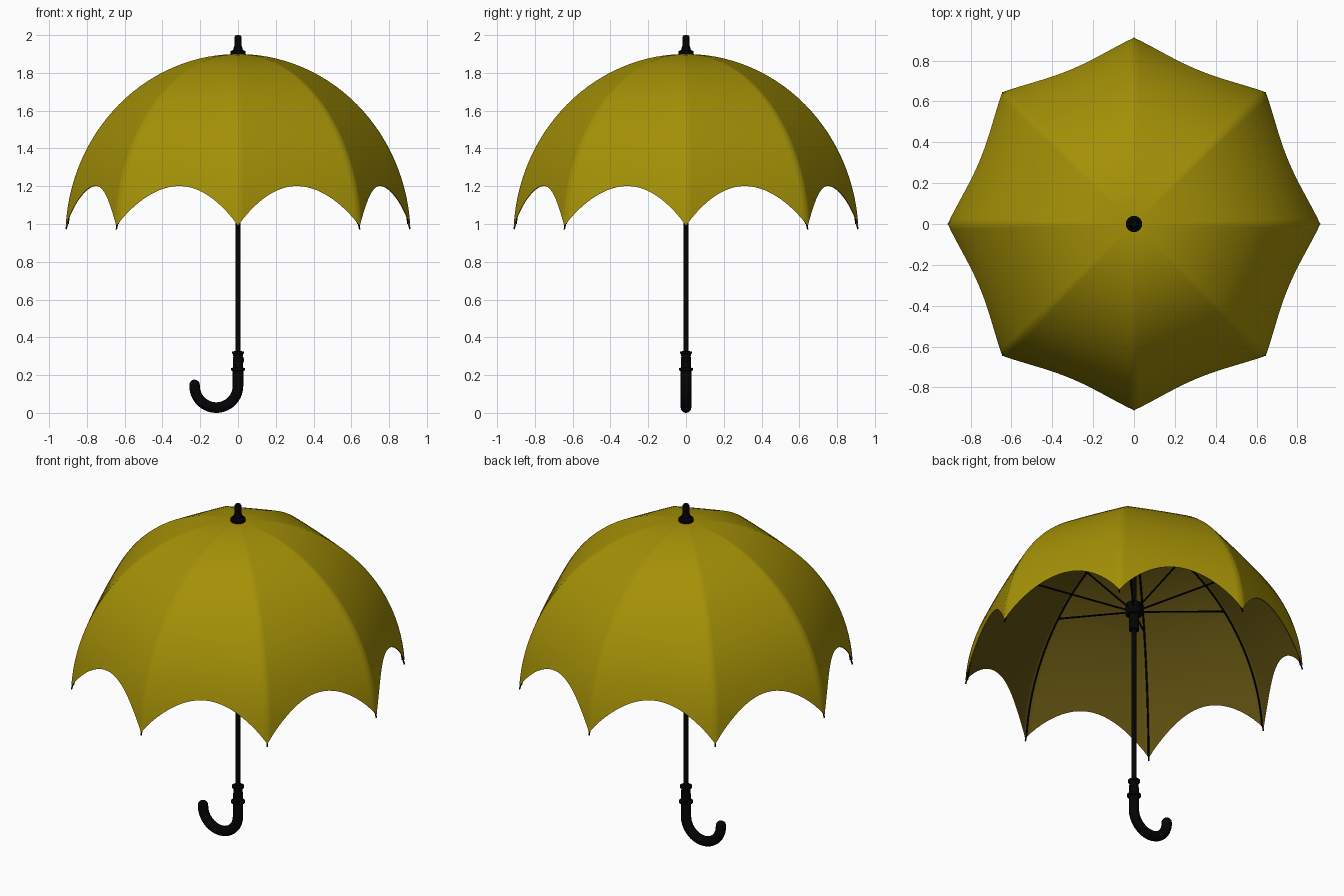
import bpy, bmesh, math
from mathutils import Vector

if "Cube" in bpy.data.objects:
    bpy.data.objects.remove(bpy.data.objects["Cube"])


def material(name, color):
    m = bpy.data.materials.new(name)
    m.diffuse_color = (*color, 1)
    m.use_nodes = True
    m.node_tree.nodes["Principled BSDF"].inputs["Base Color"].default_value = m.diffuse_color
    return m


OLIVE = material("olive_yellow_fabric", (0.37, 0.28, 0.002))
LINING = material("dark_olive_lining", (0.108, 0.076, 0.005))
BLACK = material("black", (0.0010, 0.0010, 0.0011))

TIPS = 8
STEP = 2 * math.pi / TIPS
# rib profile: part of an ellipse
A, B, ZC = 0.914, 0.97, 0.93


def rib(th, inset=0.0):
    """(radius, height) on the rib, th measured from the top, moved inward by inset."""
    n = Vector((math.sin(th) / A, math.cos(th) / B)).normalized()
    return Vector((A * math.sin(th), ZC + B * math.cos(th))) - inset * n


def rib_at_height(z):
    return math.acos((z - ZC) / B)


def polar(r, ang, z):
    return Vector((r * math.cos(ang), r * math.sin(ang), z))


def mesh_object(name, verts, faces, mat, angle=None):
    me = bpy.data.meshes.new(name)
    me.from_pydata([tuple(v) for v in verts], [], faces)
    me.materials.append(mat)
    ob = bpy.data.objects.new(name, me)
    bpy.context.collection.objects.link(ob)
    if angle is None:
        me.shade_smooth()
    else:
        bpy.ops.object.select_all(action='DESELECT')
        ob.select_set(True)
        bpy.context.view_layer.objects.active = ob
        bpy.ops.object.shade_smooth_by_angle(angle=math.radians(angle))
    return ob


def lathe(name, profile, mat, seg=24):
    """Closed turned solid from (radius, height) listed bottom to top."""
    verts = [polar(r, 2 * math.pi * k / seg, z) for r, z in profile for k in range(seg)]
    faces = [(j * seg + k, j * seg + (k + 1) % seg, (j + 1) * seg + (k + 1) % seg, (j + 1) * seg + k)
             for j in range(len(profile) - 1) for k in range(seg)]
    faces += [tuple(reversed(range(seg))), tuple((len(profile) - 1) * seg + k for k in range(seg))]
    return mesh_object(name, verts, faces, mat, 35)


def tube(name, path, radii, mat, seg=8):
    """Capped tube along a path lying in one vertical plane."""
    path = [Vector(p) for p in path]
    tangents = [(path[min(i + 1, len(path) - 1)] - path[max(i - 1, 0)]).normalized()
                for i in range(len(path))]
    chord = path[-1] - path[0]
    side = Vector((chord.x, chord.y, 0)).cross(Vector((0, 0, 1))).normalized()
    verts = []
    for p, t, r in zip(path, tangents, radii):
        up = t.cross(side).normalized()
        verts += [p + r * (side * math.cos(2 * math.pi * k / seg) + up * math.sin(2 * math.pi * k / seg))
                  for k in range(seg)]
    faces = [(j * seg + k, j * seg + (k + 1) % seg, (j + 1) * seg + (k + 1) % seg, (j + 1) * seg + k)
             for j in range(len(path) - 1) for k in range(seg)]
    faces += [tuple(reversed(range(seg))), tuple((len(path) - 1) * seg + k for k in range(seg))]
    ob = mesh_object(name, verts, faces, mat, 40)
    bm = bmesh.new()
    bm.from_mesh(ob.data)
    bmesh.ops.recalc_face_normals(bm, faces=bm.faces)
    bm.to_mesh(ob.data)
    bm.free()
    return ob


def canopy(name, inset, mat, inward):
    """Eight panels stretched nearly straight between ribs, with a scalloped hem."""
    nu, nv = 24, 28
    verts, faces = [], []
    for k in range(TIPS):
        a0, a1 = k * STEP, (k + 1) * STEP
        base = len(verts)
        for i in range(nu + 1):
            t = i / nu
            end = rib_at_height(0.99 + 0.212 * (4 * t * (1 - t)) ** 0.95)
            for j in range(nv + 1):
                q = rib(0.012 + (end - 0.012) * j / nv, inset)
                v = polar(q.x, a0, q.y).lerp(polar(q.x, a1, q.y), t)
                swell = 1 + 0.008 * 4 * t * (1 - t)
                verts.append(Vector((v.x * swell, v.y * swell, v.z)))
        for i in range(nu):
            for j in range(nv):
                a = base + i * (nv + 1) + j
                f = (a, a + 1, a + nv + 2, a + nv + 1)
                faces.append(f[::-1] if inward else f)
    ob = mesh_object(name, verts, faces, mat)
    # weld the panels along the ribs so the seams are soft
    bm = bmesh.new()
    bm.from_mesh(ob.data)
    bmesh.ops.remove_doubles(bm, verts=bm.verts, dist=0.00005)
    bm.to_mesh(ob.data)
    bm.free()


canopy("canopy_outside", 0, OLIVE, False)
canopy("canopy_lining", 0.004, LINING, True)

# ribs, rib tips and stretchers
tip = rib_at_height(1.0)
joint = rib(rib_at_height(1.62), 0.013)
for k in range(TIPS):
    ang = k * STEP
    pts = [rib(0.03 + (tip - 0.03) * j / 28, 0.012) for j in range(29)]
    tube(f"rib_{k + 1}", [polar(q.x, ang, q.y) for q in pts], [0.005] * 29, BLACK, 6)
    tube(f"rib_tip_{k + 1}", [polar(0.903, ang, 1.0), polar(0.911, ang, 0.972)], [0.004, 0.004], BLACK)
    tube(f"stretcher_{k + 1}", [polar(0.03, ang, 1.385), polar(joint.x, ang, joint.y)],
         [0.005, 0.005], BLACK, 6)

# shaft, runner and top fittings
lathe("shaft", [(0.014, 0.25), (0.014, 1.9)], BLACK, 16)
lathe("runner", [(0.028, 1.26), (0.028, 1.35), (0.045, 1.355), (0.045, 1.42), (0.02, 1.425)], BLACK)
lathe("top_notch", [(0.03, 1.83), (0.03, 1.89)], BLACK)
lathe("finial", [(0.04, 1.892), (0.04, 1.915), (0.026, 1.922), (0.018, 1.95), (0.018, 1.99),
                 (0.014, 1.998), (0.006, 2.0)], BLACK)

# handle: straight grip, hook and rounded end
R, CX, CZ, GRIP = 0.115, -0.115, 0.143, 0.028
path = [(0, 0, 0.23), (0, 0, 0.19)]
path += [(CX + R * math.cos(a), 0, CZ - R * math.sin(a))
         for a in (math.pi * j / 28 for j in range(29))]
radii = [GRIP] * len(path)
for j in range(1, 7):
    a = math.pi / 2 * j / 6
    path.append((CX - R, 0, CZ + 0.005 + GRIP * math.sin(a)))
    radii.append(max(GRIP * math.cos(a), 0.002))
tube("hook_handle", path, radii, BLACK, 20)
lathe("handle_collar", [(0.028, 0.222), (0.037, 0.225), (0.037, 0.237), (0.027, 0.24), (0.025, 0.30),
                        (0.026, 0.312), (0.033, 0.315), (0.033, 0.325), (0.015, 0.327)], BLACK)

# release button
bpy.ops.mesh.primitive_uv_sphere_add(segments=12, ring_count=8, radius=1, location=(0.02, 0, 0.28))
button = bpy.context.object
button.name = "release_button"
button.scale = (0.012, 0.012, 0.02)
button.data.materials.append(BLACK)
button.data.shade_smooth()
